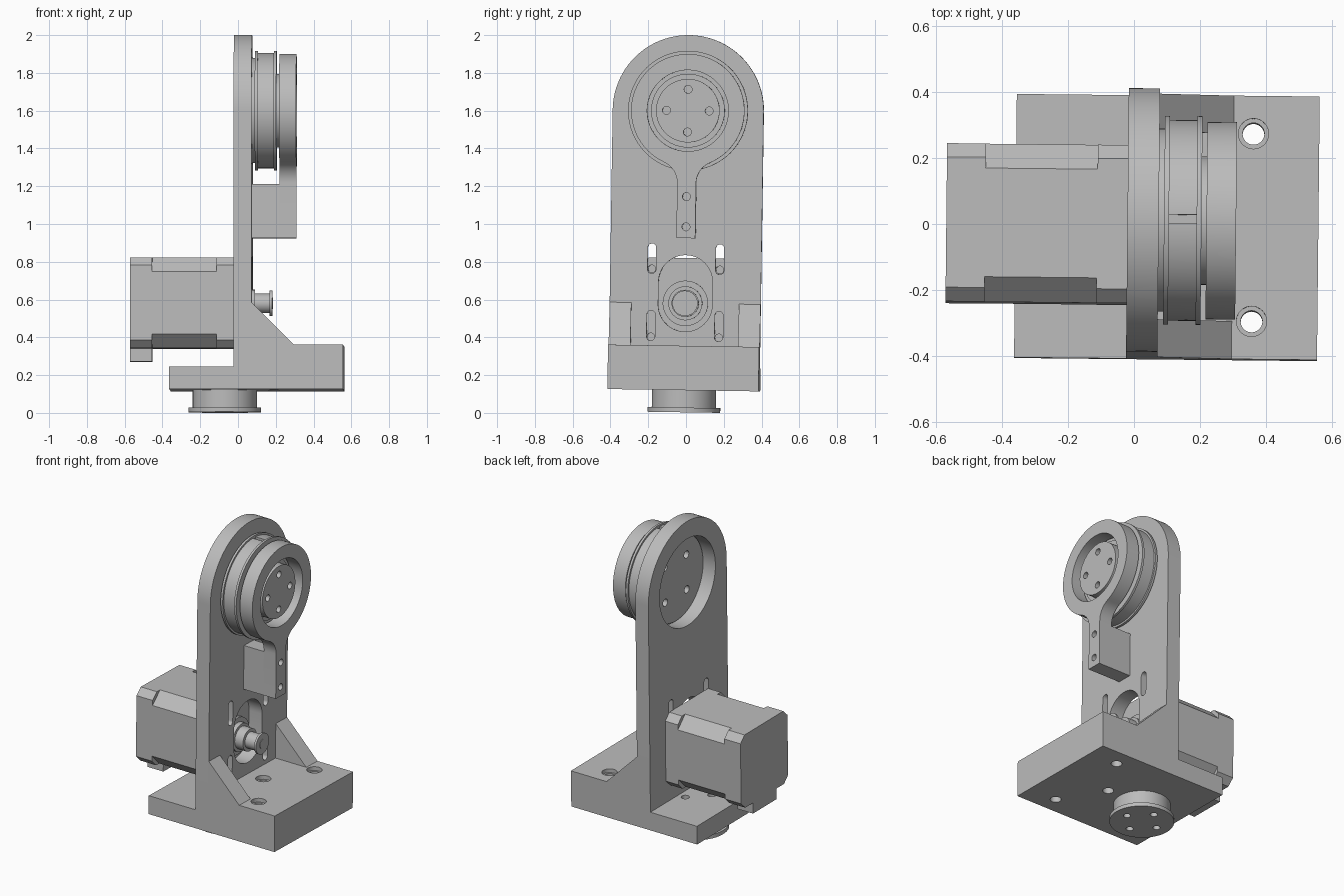
import bpy, bmesh, math
from mathutils import Matrix, Vector

if "Cube" in bpy.data.objects:
    bpy.data.objects.remove(bpy.data.objects["Cube"])

grey = bpy.data.materials.new("light grey")
grey.diffuse_color = (0.5, 0.5, 0.5, 1)
grey.use_nodes = True
grey.node_tree.nodes["Principled BSDF"].inputs["Base Color"].default_value = grey.diffuse_color
parts = []


def extrude(name, pts, vec, keep=True):
    """Solid from a closed planar outline pushed along vec."""
    bm = bmesh.new()
    face = bm.faces.new([bm.verts.new(p) for p in pts])
    out = bmesh.ops.extrude_face_region(bm, geom=[face])
    bmesh.ops.translate(bm, vec=vec, verts=[v for v in out["geom"] if isinstance(v, bmesh.types.BMVert)])
    bmesh.ops.recalc_face_normals(bm, faces=bm.faces)
    me = bpy.data.meshes.new(name)
    bm.to_mesh(me)
    bm.free()
    ob = bpy.data.objects.new(name, me)
    bpy.context.collection.objects.link(ob)
    me.materials.append(grey)
    if keep:
        parts.append(ob)
    return ob


def arc(cy, cz, r, a0, a1, n):
    return [(cy + r * math.cos(math.radians(a0 + (a1 - a0) * i / n)),
             cz + r * math.sin(math.radians(a0 + (a1 - a0) * i / n))) for i in range(n + 1)]


def circle(cy, cz, r, n=64):
    return arc(cy, cz, r, 0, 360, n)[:-1]


def slot(cy, z0, z1, r, n=16):
    return arc(cy, z1 - r, r, 0, 180, n) + arc(cy, z0 + r, r, 180, 360, n)


def box(a, b):
    return [(a[0], a[1]), (b[0], a[1]), (b[0], b[1]), (a[0], b[1])]


def yz(name, outline, x0, x1, keep=True):
    return extrude(name, [(x0, y, z) for y, z in outline], (x1 - x0, 0, 0), keep)


def xz(name, outline, y0, y1, keep=True):
    return extrude(name, [(x, y0, z) for x, z in outline], (0, y1 - y0, 0), keep)


def xy(name, outline, z0, z1, keep=True):
    return extrude(name, [(x, y, z0) for x, y in outline], (0, 0, z1 - z0), keep)


def boolean(ob, cutters, op="DIFFERENCE"):
    bpy.context.view_layer.objects.active = ob
    for c in cutters:
        m = ob.modifiers.new("bool", "BOOLEAN")
        m.operation, m.object, m.solver = op, c, "EXACT"
        bpy.ops.object.modifier_apply(modifier=m.name)
        bpy.data.objects.remove(c)


def cut_yz(outline, x0, x1):
    return yz("cutter", outline, x0, x1, False)


def cut_xy(outline, z0, z1):
    return xy("cutter", outline, z0, z1, False)


CZ = 1.6    # main axle height
MZ = 0.58   # motor axle height
four = [(0.113 * math.cos(k * math.pi / 2), 0.113 * math.sin(k * math.pi / 2)) for k in range(4)]

# upright plate with axle bore, motor window and adjustment slots
plate = yz("upright_plate", [(-0.4, 0.2), (0.4, 0.2)] + arc(0, CZ, 0.4, 0, 180, 64), -0.02, 0.075)
boolean(plate, [cut_yz(circle(0, CZ, 0.285), -0.1, 0.2), cut_yz(slot(0, 0.43, 0.835, 0.143, 32), -0.1, 0.2)]
        + [cut_yz(slot(y, z, z + 0.16, 0.022), -0.1, 0.2) for y in (-0.18, 0.18) for z in (0.38, 0.735)])

# stepped base with mounting holes
base = xz("base", [(-0.36, 0.12), (0.56, 0.12), (0.56, 0.355), (-0.02, 0.355), (-0.02, 0.24), (-0.36, 0.24)], -0.4, 0.4)
cuts = [cut_xy(circle(x, y, 0.033, 32), 0, 0.5) for x, y in ((0.36, 0.285), (0.36, -0.285), (0.19, 0))]
cuts += [cut_xy(circle(x, y, 0.046, 32), 0.33, 0.5) for x, y in ((0.36, 0.285), (0.36, -0.285), (0.19, 0))]
cuts += [cut_xy(circle(-0.07 + x, y, 0.025, 24), 0.1, 0.5) for x, y in four if x < 0.1]
boolean(base, cuts)

# corner gussets
for s, name in ((-1, "front_gusset"), (1, "back_gusset")):
    xz(name, [(0.075, 0.355), (0.3, 0.355), (0.075, 0.58)], s * 0.285, s * 0.4)

# foot boss under the base
boss = xy("foot_boss", circle(-0.07, 0, 0.17), 0.02, 0.125)
flange = xy("foot_flange", circle(-0.07, 0, 0.193), 0.003, 0.028)
for ob, z in ((boss, -0.1), (flange, -0.1)):
    boolean(ob, [cut_xy(circle(-0.07 + x, y, 0.022, 24), z, 0.2) for x, y in four])


# motor: bevelled square body between two end caps
def bevelled(c, h=0.24):
    q = [(h, h - c), (h - c, h), (c - h, h), (-h, h - c), (-h, c - h), (c - h, -h), (h - c, -h), (h, c - h)]
    return [(y, MZ + z) for y, z in q]


yz("motor_back_cap", bevelled(0.042), -0.57, -0.452)
yz("motor_body", bevelled(0.075), -0.452, -0.112)
cap = yz("motor_front_cap", bevelled(0.042), -0.112, -0.02)
boolean(cap, [cut_yz(circle(y, MZ + z, 0.02, 24), -0.07, 0) for y in (-0.18, 0.18) for z in (-0.18, 0.18)])
yz("motor_plug", box((-0.12, 0.27), (0.12, 0.345)), -0.57, -0.455)
yz("motor_collar", circle(0, MZ, 0.12), -0.02, 0.0)
# motor shaft and small pulley
for name, r, x0, x1 in (("motor_hub", 0.09, 0.0, 0.03), ("small_pulley_inner_flange", 0.072, 0.03, 0.09),
                        ("small_pulley_body", 0.052, 0.09, 0.168), ("small_pulley_outer_flange", 0.067, 0.168, 0.182),
                        ("motor_shaft", 0.03, 0.182, 0.185)):
    yz(name, circle(0, MZ, r, 48), x0, x1)

# large belt pulley: flanges, rim and hub, fused together then drilled
pulley = yz("large_pulley", circle(0, CZ, 0.305, 96), 0.1, 0.195)
boolean(pulley, [cut_yz(box((-0.013, CZ + 0.25), (0.013, CZ + 0.4)), 0.106, 0.19)])
for name, r, x0, x1 in (("bearing_disc", 0.278, 0.065, 0.092), ("inner_flange", 0.317, 0.091, 0.106),
                        ("outer_flange", 0.317, 0.19, 0.205), ("hub_shoulder", 0.195, 0.2, 0.228),
                        ("hub_face", 0.168, 0.22, 0.29)):
    boolean(pulley, [yz(name, circle(0, CZ, r, 96), x0, x1, False)], "UNION")
boolean(pulley, [cut_yz(circle(y, CZ + z, 0.021, 24), 0.2, 0.4) for y, z in four]
        + [cut_yz(circle(y, CZ + z, 0.024, 24), 0, 0.12) for y in (-0.11, 0.11) for z in (-0.115, 0.115)])

# support arm: ring blending into a stem, with a foot fixed to the plate
f, w, R = 0.12, 0.05, 0.3
dz = math.sqrt((R + f) ** 2 - (w + f) ** 2)
t = math.degrees(math.atan2(dz, w + f))
arm = yz("support_arm", [(-w, 0.925), (w, 0.925)] + arc(w + f, CZ - dz, f, 180, 180 - t, 10)
         + arc(0, CZ, R, -t, 180 + t, 80)[1:] + arc(-w - f, CZ - dz, f, t, 0, 10)[1:], 0.22, 0.31)
boolean(arm, [cut_yz(circle(0, CZ, 0.215), 0.1, 0.4)])
foot = yz("arm_foot", box((-w, 0.925), (w, 1.21)), 0.075, 0.22)
for ob in (arm, foot):
    boolean(ob, [cut_yz(circle(0, z, 0.021, 24), 0.15, 0.4) for z in (0.985, 1.145)])

# slight lean of the whole assembly, then shading
pivot = Matrix.Translation((0, 0, 0.8))
lean = pivot @ Matrix.Rotation(math.radians(-0.6), 4, "Z") @ Matrix.Rotation(math.radians(-0.9), 4, "X") @ pivot.inverted()
bpy.ops.object.select_all(action="DESELECT")
for ob in parts:
    ob.data.transform(lean)
    ob.select_set(True)
bpy.context.view_layer.objects.active = parts[0]
bpy.ops.object.shade_smooth_by_angle(angle=math.radians(30))
